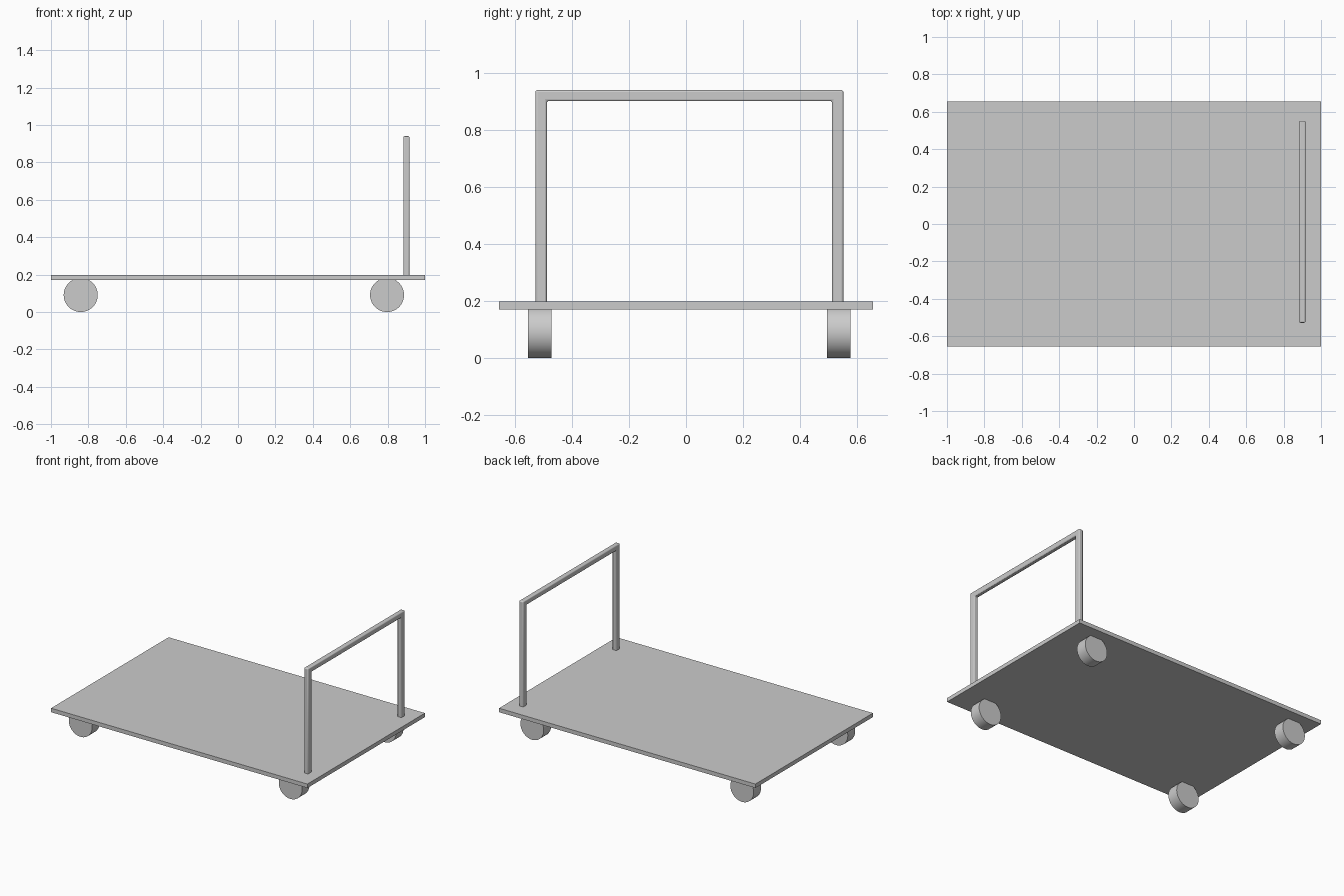
import bpy
import bmesh
from math import radians

if "Cube" in bpy.data.objects:
    bpy.data.objects.remove(bpy.data.objects["Cube"])


def add_object(name, bm):
    bmesh.ops.recalc_face_normals(bm, faces=bm.faces)
    mesh = bpy.data.meshes.new(name)
    bm.to_mesh(mesh)
    bm.free()
    obj = bpy.data.objects.new(name, mesh)
    bpy.context.collection.objects.link(obj)
    return obj


def smooth(obj, angle):
    bpy.ops.object.select_all(action='DESELECT')
    obj.select_set(True)
    bpy.context.view_layer.objects.active = obj
    bpy.ops.object.shade_smooth_by_angle(angle=radians(angle))


# Flat deck
bpy.ops.mesh.primitive_cube_add(size=1, location=(0, 0, 0.184))
deck = bpy.context.object
deck.name = "deck"
deck.scale = (2.0, 1.31, 0.028)

# Push handle: U-shaped profile extruded along x, with softened edges
x0, x1 = 0.884, 0.917
profile = [(-0.528, 0.19), (-0.528, 0.94), (0.552, 0.94), (0.552, 0.19),
           (0.512, 0.19), (0.512, 0.902), (-0.488, 0.902), (-0.488, 0.19)]
bm = bmesh.new()
face = bm.faces.new([bm.verts.new((x0, y, z)) for y, z in profile])
side = bmesh.ops.extrude_face_region(bm, geom=[face], use_keep_orig=True)
bmesh.ops.translate(bm, vec=(x1 - x0, 0, 0),
                    verts=[v for v in side["geom"] if isinstance(v, bmesh.types.BMVert)])
handle = add_object("push_handle", bm)
bevel = handle.modifiers.new("soft_edges", 'BEVEL')
bevel.width = 0.007
bevel.segments = 3
bevel.limit_method = 'ANGLE'
smooth(handle, 40)

# Four wheels tucked under the deck
for end, x in (("rear", -0.841), ("handle", 0.797)):
    for side_name, y in (("front", -0.513), ("back", 0.536)):
        bpy.ops.mesh.primitive_cylinder_add(vertices=48, radius=0.091, depth=0.082,
                                            location=(x, y, 0.091),
                                            rotation=(radians(90), 0, 0))
        wheel = bpy.context.object
        wheel.name = f"{end}_{side_name}_wheel"
        smooth(wheel, 30)
